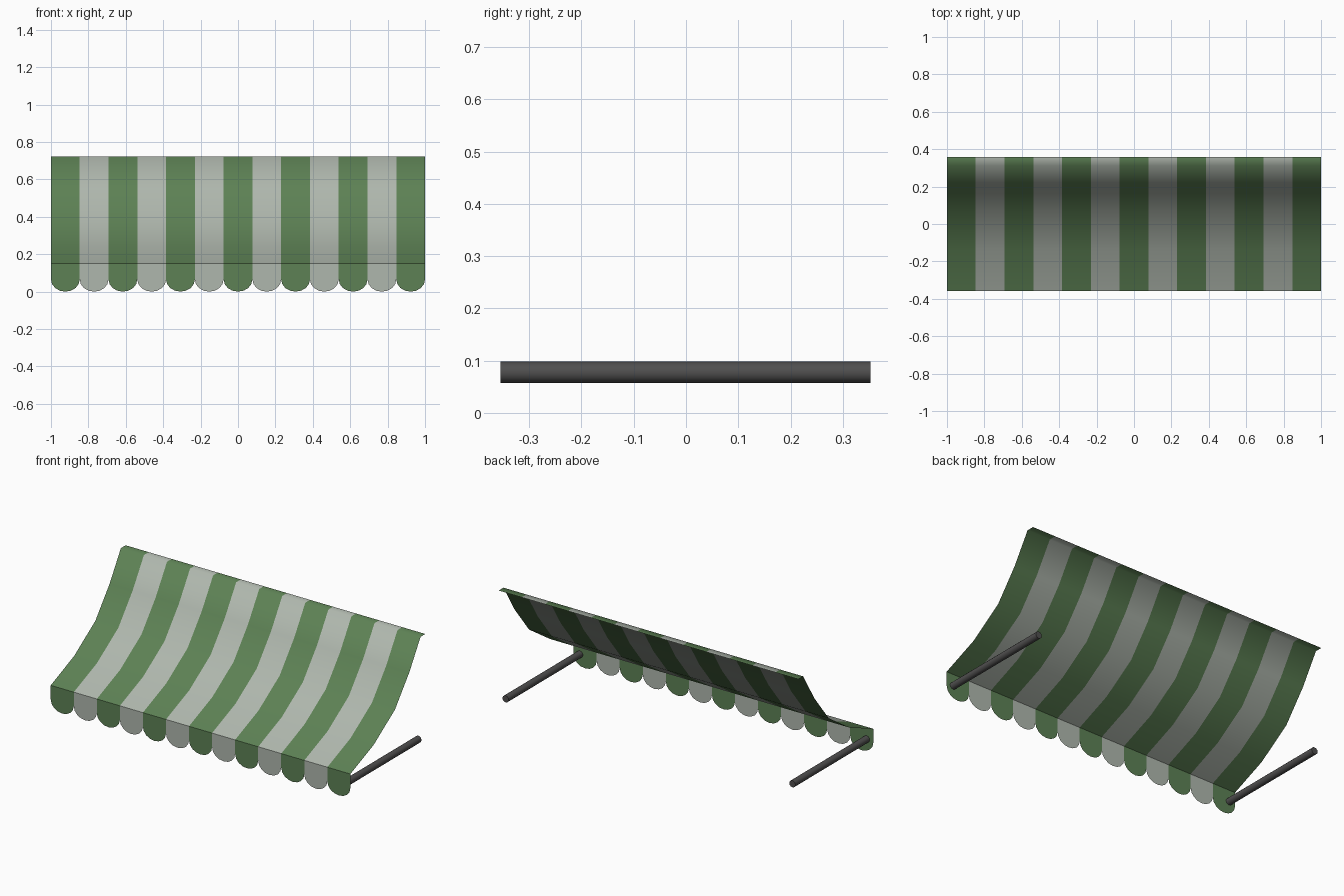
import bpy, bmesh, math

if "Cube" in bpy.data.objects:
    bpy.data.objects.remove(bpy.data.objects["Cube"])

N = 13                 # stripes
W = 2.0 / N            # stripe width
FRONT, BACK = -0.357, 0.357


def material(name, rgb):
    m = bpy.data.materials.new(name)
    m.diffuse_color = (*rgb, 1)
    m.use_nodes = True
    m.node_tree.nodes["Principled BSDF"].inputs["Base Color"].default_value = m.diffuse_color
    return m


green = material("awning green", (0.110, 0.222, 0.090))
pale = material("pale grey white", (0.43, 0.475, 0.42))
dark = material("dark metal", (0.080, 0.078, 0.078))


def finish(bm, name, mats, smooth=False):
    me = bpy.data.meshes.new(name)
    bm.to_mesh(me)
    bm.free()
    for m in mats:
        me.materials.append(m)
    ob = bpy.data.objects.new(name, me)
    bpy.context.collection.objects.link(ob)
    for p in me.polygons:
        p.use_smooth = smooth
    return ob


# Sagging cloth canopy: side profile swept across alternating stripes
profile = [(FRONT, 0.15), (-0.135, 0.241), (0.068, 0.376),
           (0.205, 0.549), (0.312, 0.722), (BACK, 0.722)]
bm = bmesh.new()
cols = [[bm.verts.new((-1 + i * W, y, z)) for y, z in profile] for i in range(N + 1)]
for i in range(N):
    for j in range(len(profile) - 1):
        f = bm.faces.new((cols[i][j], cols[i + 1][j], cols[i + 1][j + 1], cols[i][j + 1]))
        f.material_index = i % 2
finish(bm, "canopy", [green, pale], True)

# Hanging valance: one scalloped flap per stripe
bm = bmesh.new()
SEG, DROP = 8, 0.065
for i in range(N):
    cx = -1 + (i + 0.5) * W
    pts = [(cx + W / 2, 0.15), (cx - W / 2, 0.15)]
    for k in range(SEG + 1):
        a = math.pi * k / SEG
        pts.append((cx - W / 2 * math.cos(a), DROP * (1 - math.sin(a))))
    f = bm.faces.new([bm.verts.new((x, FRONT, z)) for x, z in pts])
    f.material_index = i % 2
    f.normal_update()
    if f.normal.y > 0:
        f.normal_flip()
finish(bm, "valance", [green, pale])

# Two horizontal support rods
for side, label in ((-1, "left"), (1, "right")):
    bpy.ops.mesh.primitive_cylinder_add(vertices=12, radius=0.0207, depth=0.708,
                                        location=(side * 0.957, -0.001, 0.0775),
                                        rotation=(math.pi / 2, 0, 0))
    rod = bpy.context.object
    rod.name = label + "_support_rod"
    rod.data.materials.append(dark)
    bpy.ops.object.shade_smooth_by_angle(angle=math.radians(40))
